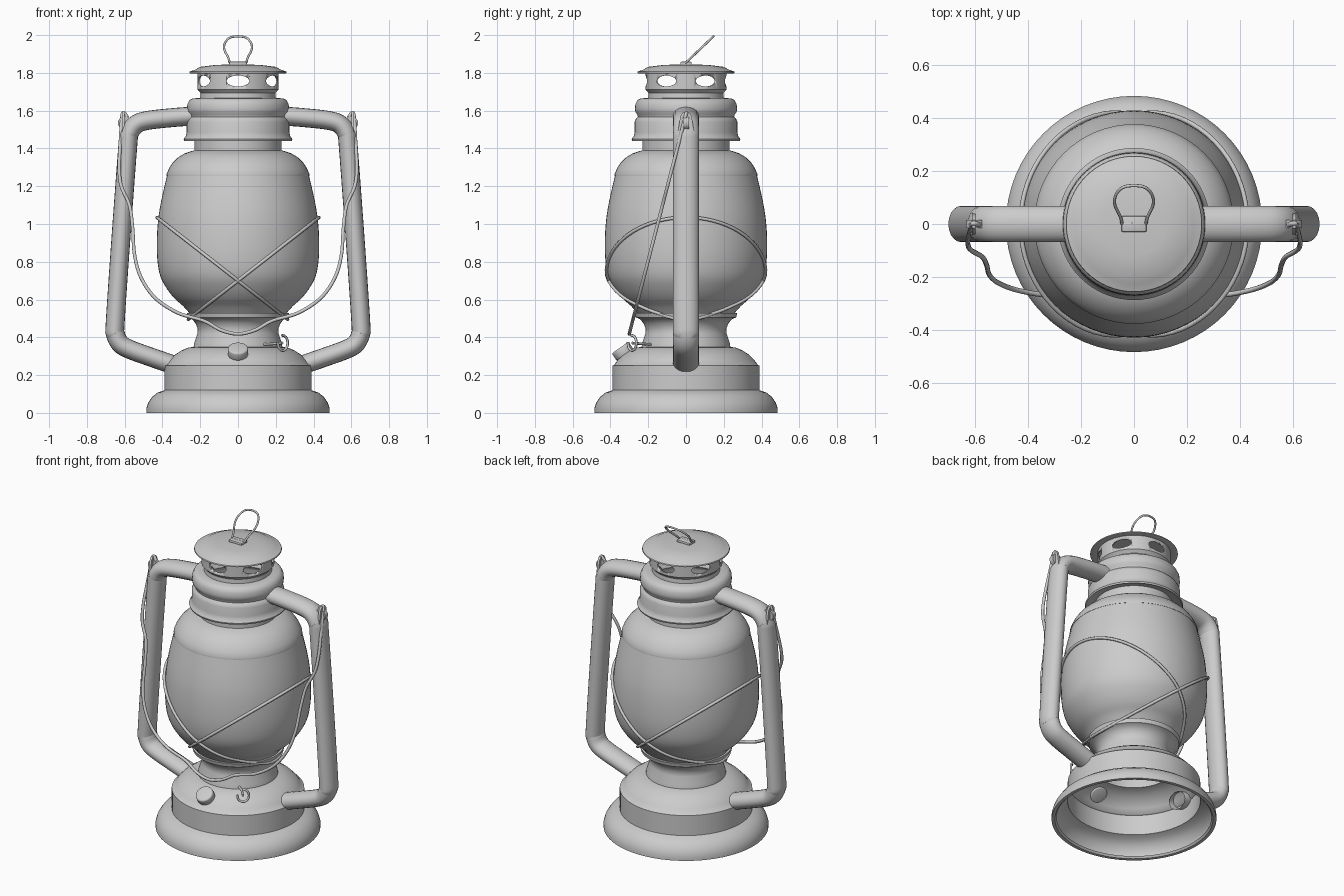
import bpy, bmesh, math
from mathutils import Vector, Matrix

if "Cube" in bpy.data.objects:
    bpy.data.objects.remove(bpy.data.objects["Cube"])


def finish(name, bm, angle=35):
    bmesh.ops.recalc_face_normals(bm, faces=bm.faces)
    me = bpy.data.meshes.new(name)
    bm.to_mesh(me)
    bm.free()
    ob = bpy.data.objects.new(name, me)
    bpy.context.collection.objects.link(ob)
    select(ob)
    bpy.ops.object.shade_smooth_by_angle(angle=math.radians(angle))
    return ob


def select(ob):
    bpy.ops.object.select_all(action='DESELECT')
    ob.select_set(True)
    bpy.context.view_layer.objects.active = ob


def spline(pts, n=8, closed=False):
    """Catmull-Rom curve through the points."""
    p = [Vector(q) for q in pts]
    c = len(p)
    out = []
    for i in range(c if closed else c - 1):
        if closed:
            a, b, d, e = (p[(i + k) % c] for k in (-1, 0, 1, 2))
        else:
            a, b, d, e = p[max(i - 1, 0)], p[i], p[i + 1], p[min(i + 2, c - 1)]
        for k in range(n):
            t = k / n
            out.append(0.5 * (2 * b + (d - a) * t + (2 * a - 5 * b + 4 * d - e) * t * t
                              + (3 * b - a - 3 * d + e) * t ** 3))
    return out if closed else out + [p[-1]]


def lathe(name, profile, seg=64):
    bm = bmesh.new()
    vs = [bm.verts.new((r, 0, z)) for r, z in profile]
    es = [bm.edges.new(e) for e in zip(vs, vs[1:])]
    bmesh.ops.spin(bm, geom=vs + es, cent=(0, 0, 0), axis=(0, 0, 1),
                   angle=2 * math.pi, steps=seg, use_merge=True)
    bmesh.ops.remove_doubles(bm, verts=bm.verts, dist=1e-5)
    return finish(name, bm)


def wire(name, pts, radius=0.01, closed=False):
    cu = bpy.data.curves.new(name, 'CURVE')
    cu.dimensions = '3D'
    cu.bevel_depth = radius
    cu.bevel_resolution = 2
    cu.use_fill_caps = True
    s = cu.splines.new('POLY')
    s.points.add(len(pts) - 1)
    for q, p in zip(s.points, pts):
        q.co = (*p, 1)
    s.use_cyclic_u = closed
    ob = bpy.data.objects.new(name, cu)
    bpy.context.collection.objects.link(ob)
    select(ob)
    bpy.ops.object.convert(target='MESH')
    bpy.ops.object.shade_smooth_by_angle(angle=math.radians(50))
    return ob


# Base: flared foot, tank and dome as an open-bottomed shell
lathe("fuel_tank", [(.455, .012), (.465, 0), (.485, 0), (.485, .025), (.475, .055), (.455, .085),
                    (.425, .108), (.39, .12), (.39, .25), (.38, .254), (.362, .28), (.335, .307),
                    (.3, .33), (.265, .345), (.235, .35)])
# Burner neck with flared globe seat
lathe("burner_neck", [(.235, .35), (.232, .37), (.215, .42), (.213, .445), (.225, .475), (.245, .497),
                      (.265, .505), (.272, .53), (.25, .53)])
# Globe
globe = spline([(.255, .525), (.29, .565), (.335, .605), (.375, .655), (.41, .72), (.426, .8),
                (.43, .9), (.423, 1.02), (.405, 1.13), (.375, 1.26)], 4)
lathe("globe", globe)
# Hood above the globe and inner neck
lathe("globe_hood", [(.362, 1.255), (.378, 1.255), (.378, 1.265), (.365, 1.295), (.345, 1.325),
                     (.318, 1.352), (.285, 1.373), (.25, 1.385), (.23, 1.39), (.23, 1.46)])
# Chimney
lathe("chimney", [(.22, 1.455), (.265, 1.45), (.285, 1.44), (.288, 1.45), (.277, 1.465), (.272, 1.485),
                  (.272, 1.54), (.266, 1.555), (.255, 1.567), (.258, 1.58), (.268, 1.592),
                  (.27, 1.61), (.268, 1.635), (.258, 1.655), (.24, 1.665), (.2, 1.667),
                  (.197, 1.70)])
# Vent ring with six oval holes
ring = lathe("vent_ring", [(.195, 1.69), (.205, 1.702), (.215, 1.712), (.215, 1.812), (.207, 1.812),
                           (.207, 1.716), (.19, 1.70), (.195, 1.69)])
bm = bmesh.new()
for i in range(6):
    m = (Matrix.Rotation(i * math.pi / 3, 4, 'Z') @ Matrix.Translation((0, -.21, 1.757))
         @ Matrix.Diagonal((.06, .2, .029, 1)) @ Matrix.Rotation(math.pi / 2, 4, 'X'))
    bmesh.ops.create_cone(bm, cap_ends=True, segments=24, radius1=1, radius2=1, depth=.5, matrix=m)
cutter = finish("vent_cutter", bm)
mod = ring.modifiers.new("vents", 'BOOLEAN')
mod.object = cutter
mod.operation = 'DIFFERENCE'
mod.solver = 'EXACT'
select(ring)
bpy.ops.object.modifier_apply(modifier="vents")
bpy.data.objects.remove(cutter)
# Top cap
lathe("top_cap", [(0, 1.812), (.21, 1.805), (.25, 1.797), (.258, 1.8), (.256, 1.807), (.225, 1.818),
                  (.2, 1.832), (.12, 1.842), (0, 1.846)])


def box(name, loc, size, rot=None, bev=.006):
    bm = bmesh.new()
    m = Matrix.Translation(loc) @ (rot or Matrix()) @ Matrix.Diagonal((*size, 1))
    bmesh.ops.create_cube(bm, size=1, matrix=m)
    bmesh.ops.bevel(bm, geom=bm.edges[:], offset=bev, segments=2, affect='EDGES', profile=.5)
    return finish(name, bm)


# Lifting loop on the cap, leaning back, with its clip
box("loop_clip", (0, 0, 1.85), (.096, .06, .018))
loop = spline([(-.045, 0), (-.052, .04), (-.072, .1), (-.07, .15), (-.045, .193), (0, .205),
               (.045, .193), (.07, .15), (.072, .1), (.052, .04), (.045, 0)], 5)
wire("lifting_loop", [(p.x, p.y * .71, 1.855 + p.y * .675) for p in loop] + [(-.045, 0, 1.855)], .006)

# Side air tubes: oval section swept along a bent path
path = spline([(.22, 1.573), (.36, 1.562), (.48, 1.548), (.54, 1.527), (.575, 1.48), (.583, 1.42),
               (.618, .95), (.65, .48), (.648, .415), (.622, .365), (.57, .335), (.46, .295),
               (.33, .25)], 5)
for side, sx in (("left", -1), ("right", 1)):
    bm = bmesh.new()
    rows = []
    for i, p in enumerate(path):
        t = (path[min(i + 1, len(path) - 1)] - path[max(i - 1, 0)]).normalized()
        row = []
        for k in range(20):
            a = 2 * math.pi * k / 20
            u, y = .05 * math.cos(a), .069 * math.sin(a)
            row.append(bm.verts.new((sx * (p.x - t.y * u), y, p.y + t.x * u)))
        rows.append(row)
    for r0, r1 in zip(rows, rows[1:]):
        for k in range(20):
            bm.faces.new((r0[k], r0[k - 1], r1[k - 1], r1[k]))
    finish(side + "_air_tube", bm)
    # Ear that holds the bail
    bm = bmesh.new()
    outline = [(-.045, 1.47), (.045, 1.47), (.035, 1.54), (.028, 1.575), (.015, 1.592),
               (-.015, 1.592), (-.028, 1.575), (-.035, 1.54)]
    f = bm.faces.new([bm.verts.new((sx * .6, y, z)) for y, z in outline])
    ext = bmesh.ops.extrude_face_region(bm, geom=[f])
    bmesh.ops.translate(bm, vec=(sx * .014, 0, 0),
                        verts=[v for v in ext["geom"] if isinstance(v, bmesh.types.BMVert)])
    finish(side + "_bail_ear", bm)
    bm = bmesh.new()
    bmesh.ops.create_cone(bm, cap_ends=True, segments=20, radius1=.036, radius2=.036, depth=.03,
                          matrix=Matrix.Translation((sx * .6, 0, 1.535)) @ Matrix.Rotation(math.pi / 2, 4, 'X'))
    finish(side + "_ear_boss", bm)

# Bail handle hanging in front
half = [(.585, 1.565), (.612, 1.585), (.622, 1.45), (.629, 1.3), (.618, 1.2), (.575, 1.1), (.558, .98),
        (.548, .84), (.515, .72), (.44, .61), (.32, .53), (.18, .487), (.09, .438)]
bail = spline([(-x, z) for x, z in half] + [(0, .418)] + half[::-1], 6)
wire("bail_handle", [(p.x, -.3 * (1.58 - p.y) / 1.16, p.y) for p in bail], .0095)


# Crossed guard wires: tilted loops hugging the globe
def globe_radius(z):
    for a, b in zip(globe, globe[1:]):
        if a.y <= z <= b.y:
            return a.x + (b.x - a.x) * (z - a.y) / (b.y - a.y)
    return globe[0].x


for name, sx in (("guard_wire_a", 1), ("guard_wire_b", -1)):
    pts = []
    for i in range(72):
        c, s = math.cos(i * math.pi / 36), math.sin(i * math.pi / 36)
        lo, hi = .1, .6
        for _ in range(30):
            r = (lo + hi) / 2
            if r < globe_radius(.7 - .78 * r * c) + .008:
                lo = r
            else:
                hi = r
        pts.append((sx * r * c, r * s, .7 - .78 * r * c))
    wire(name, pts, .009, True)

# Filler cap on the dome
axis = Vector((0, -.55, .8)).normalized()
bm = bmesh.new()
m = Matrix.Translation((0, -.335, .325)) @ axis.to_track_quat('Z', 'Y').to_matrix().to_4x4()
bmesh.ops.create_cone(bm, cap_ends=True, segments=32, radius1=.054, radius2=.054, depth=.05, matrix=m)
rim = [e for e in bm.edges if len(e.link_faces) == 2 and any(len(f.verts) > 4 for f in e.link_faces)]
bmesh.ops.bevel(bm, geom=rim, offset=.01, segments=3, affect='EDGES', profile=.5)
finish("filler_cap", bm)

# Wick crank: stem with a curled end
wire("wick_stem", [(.12, -.17, .362), (.185, -.225, .365), (.235, -.285, .37)], .007)
cu = Vector((.55, -.65, 0)).normalized()
curl = []
for i in range(26):
    a = math.radians(100 - i * 11.5)
    side = cu.cross(Vector((0, 0, 1)))
    curl.append(Vector((.237, -.285, .37)) + side * (-.034 * math.cos(a)) + Vector((0, 0, .04 * math.sin(a))))
wire("wick_crank", curl, .007)
